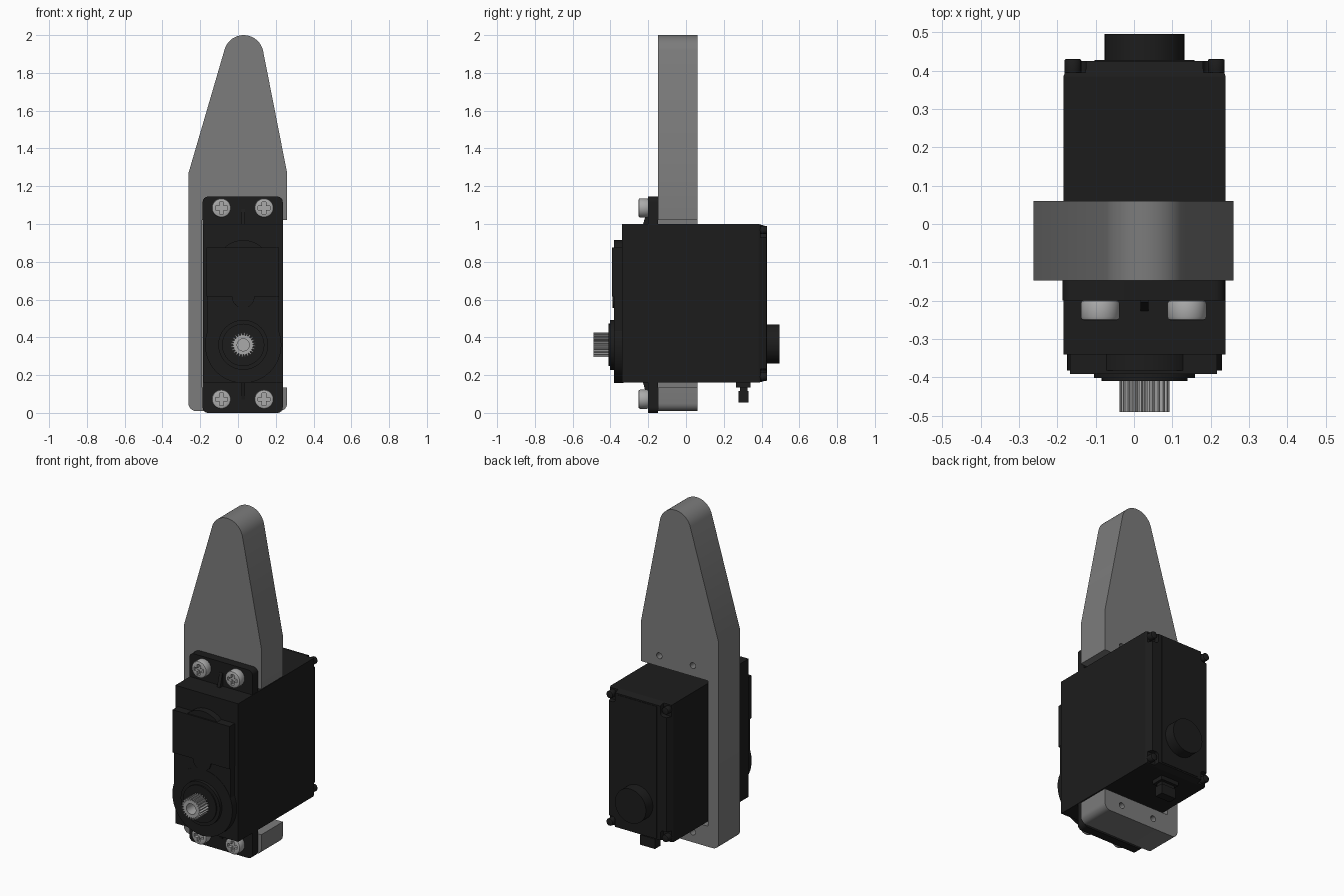
import bpy, bmesh
from math import sin, cos, radians, pi

if "Cube" in bpy.data.objects:
    bpy.data.objects.remove(bpy.data.objects["Cube"])

CX, SHAFT_Z = 0.0275, 0.36          # body centre line and output shaft height


def material(name, v):
    m = bpy.data.materials.new(name)
    m.diffuse_color = (v, v, v, 1)
    m.use_nodes = True
    m.node_tree.nodes["Principled BSDF"].inputs["Base Color"].default_value = m.diffuse_color
    return m


PLATE = material("grey_plate", 0.2)
BLACK = material("black_plastic", 0.012)
STEEL = material("light_steel", 0.4)


def arc(cx, cz, r, a0, a1, n):
    return [(cx + r * cos(radians(a0 + (a1 - a0) * i / n)),
             cz + r * sin(radians(a0 + (a1 - a0) * i / n))) for i in range(n + 1)]


def circle(cx, cz, r, n=48):
    return arc(cx, cz, r, 0, 360, n)[:-1]


def rect(x0, z0, x1, z1, r=0.0):
    if r == 0:
        return [(x0, z0), (x1, z0), (x1, z1), (x0, z1)]
    return (arc(x0 + r, z0 + r, r, 180, 270, 6) + arc(x1 - r, z0 + r, r, 270, 360, 6)
            + arc(x1 - r, z1 - r, r, 0, 90, 6) + arc(x0 + r, z1 - r, r, 90, 180, 6))


def apply(ob, mod):
    bpy.context.view_layer.objects.active = ob
    bpy.ops.object.modifier_apply(modifier=mod.name)


def smooth(ob):
    bpy.ops.object.select_all(action='DESELECT')
    ob.select_set(True)
    bpy.context.view_layer.objects.active = ob
    bpy.ops.object.shade_smooth_by_angle(angle=radians(30))


def prism(name, pts, d0, d1, mat, axis='Y', bevel=0.0):
    """Extrude a 2D outline along an axis from d0 to d1."""
    place = {'X': lambda a, b: (d0, a, b), 'Y': lambda a, b: (a, d0, b),
             'Z': lambda a, b: (a, b, d0)}[axis]
    bm = bmesh.new()
    face = bm.faces.new([bm.verts.new(place(a, b)) for a, b in pts])
    ext = bmesh.ops.extrude_face_region(bm, geom=[face])
    move = [0, 0, 0]
    move['XYZ'.index(axis)] = d1 - d0
    bmesh.ops.translate(bm, vec=move,
                        verts=[v for v in ext['geom'] if isinstance(v, bmesh.types.BMVert)])
    bmesh.ops.recalc_face_normals(bm, faces=bm.faces)
    me = bpy.data.meshes.new(name)
    bm.to_mesh(me)
    bm.free()
    me.materials.append(mat)
    ob = bpy.data.objects.new(name, me)
    bpy.context.collection.objects.link(ob)
    if bevel:
        mod = ob.modifiers.new("bevel", 'BEVEL')
        mod.width, mod.segments = bevel, 2
        mod.limit_method, mod.angle_limit = 'ANGLE', radians(40)
        apply(ob, mod)
    smooth(ob)
    return ob


def cut(ob, cutters):
    for c in cutters:
        mod = ob.modifiers.new("cut", 'BOOLEAN')
        mod.operation, mod.object, mod.solver = 'DIFFERENCE', c, 'EXACT'
        apply(ob, mod)
        bpy.data.objects.remove(c, do_unlink=True)
    smooth(ob)


screw_spots = [(x, z) for x in (-0.088, 0.138) for z in (0.072, 1.085)]

# Mounting plate: C-shaped around the body, tapering to a rounded tip
outline = ([(0.26, 1.02), (0.26, 1.27)] + arc(0.03, 1.895, 0.105, 11.3, 163.5, 24)
           + [(-0.262, 1.27)] + arc(-0.222, 0.05, 0.04, 180, 270, 6)
           + arc(0.22, 0.05, 0.04, 270, 360, 6)
           + [(0.26, 0.135), (-0.19, 0.135), (-0.19, 1.02)])
plate = prism("mounting_plate", outline, -0.147, 0.06, PLATE)
cut(plate, [prism("hole_cutter", circle(x, z, 0.018, 24), -0.12, 0.1, PLATE)
            for x, z in screw_spots])

# Main case and the flange with four mounting ears
prism("motor_case", rect(-0.184, 0.16, 0.239, 1.0), -0.34, 0.385, BLACK)
prism("mounting_flange", rect(-0.187, 0.0, 0.237, 1.145, 0.028), -0.2, -0.147, BLACK)
for name, z_out, z_in in (("upper_rib", 1.08, 0.99), ("lower_rib", 0.07, 0.17)):
    prism(name, [(-0.19, z_out), (-0.203, z_out), (-0.23, z_in), (-0.19, z_in)],
          CX - 0.01, CX + 0.01, BLACK, 'X')

# Back cover: tapered rim with notched corners and a screw in each
cover = prism("back_cover", rect(-0.184, 0.16, 0.239, 1.0), 0.385, 0.425, BLACK)
for v in cover.data.vertices:
    if v.co.y > 0.4:
        v.co.x += 0.017 if v.co.x < 0 else -0.017
        v.co.z += 0.012 if v.co.z < 0.5 else -0.012
corners = [(CX + sx * 0.187, z) for sx in (-1, 1) for z in (0.192, 0.968)]
cut(cover, [prism("notch_cutter", rect(x - 0.035, z - 0.04, x + 0.035, z + 0.04, 0.02),
                  0.395, 0.5, BLACK) for x, z in corners])
for x, z in corners:
    prism("cover_screw", circle(x, z, 0.022, 20), 0.39, 0.43, BLACK, bevel=0.004)
prism("back_panel", rect(CX - 0.13, 0.18, CX + 0.13, 0.98), 0.41, 0.428, BLACK)
prism("rear_pivot", circle(CX, 0.365, 0.104), 0.42, 0.495, BLACK)

# Gearbox cover layers on the front
prism("gear_cover_disc", circle(CX, SHAFT_Z, 0.202, 64), -0.382, -0.33, BLACK)
prism("gear_cover_middle", rect(-0.165, 0.4, 0.215, 0.87), -0.38, -0.33, BLACK)
prism("gear_cover_arch", circle(CX, 0.77, 0.145), -0.382, -0.33, BLACK)
panel = prism("front_panel", rect(-0.167, 0.615, 0.217, 0.875), -0.391, -0.33, BLACK)
prism("panel_tab", circle(CX, 0.615, 0.06), -0.388, -0.33, BLACK)
prism("shaft_collar", circle(CX, SHAFT_Z, 0.132), -0.402, -0.33, BLACK)
prism("shaft_bearing", circle(CX, SHAFT_Z, 0.112), -0.41, -0.39, BLACK)

# Splined output shaft with a bored centre
teeth = 24
spline = []
for i in range(teeth):
    for f, r in ((0.0, 0.052), (0.3, 0.052), (0.5, 0.065), (0.8, 0.065)):
        a = 2 * pi * (i + f) / teeth
        spline.append((CX + r * cos(a), SHAFT_Z + r * sin(a)))
shaft = prism("output_shaft", spline, -0.49, -0.4, STEEL)
cut(shaft, [prism("bore_cutter", circle(CX, SHAFT_Z, 0.032, 32), -0.52, -0.42, STEEL)])

# Cross-head mounting screws
for x, z in screw_spots:
    head = prism("mounting_screw", circle(x, z, 0.051, 40), -0.252, -0.198, STEEL, bevel=0.01)
    a, b = 0.032, 0.01
    cross = [(a, -b), (a, b), (b, b), (b, a), (-b, a), (-b, b),
             (-a, b), (-a, -b), (-b, -b), (-b, -a), (b, -a), (b, -b)]
    cut(head, [prism("cross_cutter", [(x + p, z + q) for p, q in cross],
                     -0.3, -0.232, STEEL)])

# Cable strain relief under the case
for name, hx, y0, y1, z0, z1 in (("cable_collar", 0.06, 0.265, 0.342, 0.135, 0.17),
                                 ("cable_neck", 0.045, 0.285, 0.325, 0.1, 0.14),
                                 ("cable_end", 0.05, 0.279, 0.331, 0.055, 0.115)):
    prism(name, rect(CX - hx, y0, CX + hx, y1), z0, z1, BLACK, 'Z')
